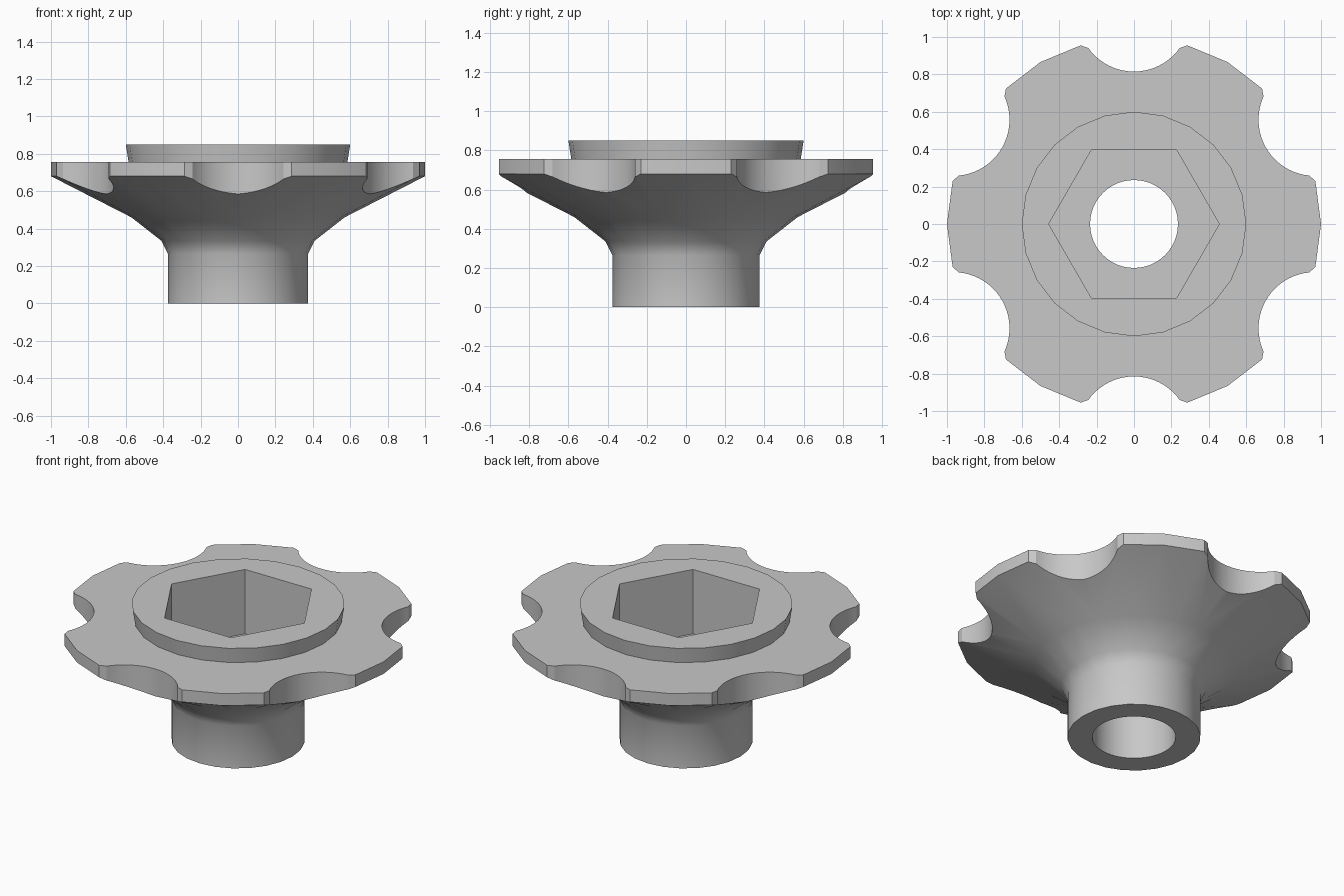
import bpy, bmesh
from math import cos, sin, pi, radians
from mathutils import Matrix, Vector

default = bpy.data.objects.get("Cube")
if default:
    bpy.data.objects.remove(default, do_unlink=True)

grey = bpy.data.materials.new("plain grey")
grey.use_nodes = True
colour = (0.58, 0.58, 0.58, 1)
grey.diffuse_color = colour
grey.node_tree.nodes["Principled BSDF"].inputs["Base Color"].default_value = colour


def make_object(name, bm):
    bmesh.ops.recalc_face_normals(bm, faces=bm.faces)
    mesh = bpy.data.meshes.new(name)
    bm.to_mesh(mesh)
    bm.free()
    mesh.materials.append(grey)
    obj = bpy.data.objects.new(name, mesh)
    bpy.context.collection.objects.link(obj)
    return obj


def lathe(name, profile, sides):
    """Solid of revolution with capped ends."""
    bm = bmesh.new()
    rings = [[bm.verts.new((r * cos(2 * pi * i / sides), r * sin(2 * pi * i / sides), z))
              for i in range(sides)] for r, z in profile]
    for low, high in zip(rings, rings[1:]):
        for i in range(sides):
            j = (i + 1) % sides
            bm.faces.new((low[i], low[j], high[j], high[i]))
    bm.faces.new(rings[0])
    bm.faces.new(rings[-1])
    return make_object(name, bm)


def add_prism(bm, outline, z0, z1, angle=0):
    turn = Matrix.Rotation(angle, 4, 'Z')
    low, high = ([bm.verts.new(turn @ Vector((x, y, z))) for x, y in outline] for z in (z0, z1))
    bm.faces.new(low)
    bm.faces.new(high)
    for i in range(len(low)):
        j = (i + 1) % len(low)
        bm.faces.new((low[i], low[j], high[j], high[i]))


# Hub, flared underside, rim and raised collar
body = lathe("handwheel", [(0.375, 0), (0.375, 0.265), (0.41, 0.335), (0.57, 0.46),
                           (1, 0.68), (1, 0.755), (0.585, 0.755), (0.6, 0.85)], 24)

# Finger scallops with small chamfered corners
arc = [radians(-144.5 + 109 * i / 20) for i in range(21)]
scallop = [(0.3 * cos(a), 1.115 + 0.3 * sin(a)) for a in arc]
scallop += [(0.285, 0.955), (0.285, 1.3), (-0.285, 1.3), (-0.285, 0.955)]
bm = bmesh.new()
for k in range(6):
    add_prism(bm, scallop, 0.3, 1, k * pi / 3)
scallops = make_object("scallop_cutter", bm)

# Hexagonal socket and through bore
bm = bmesh.new()
add_prism(bm, [(0.456 * cos(k * pi / 3), 0.456 * sin(k * pi / 3)) for k in range(6)], 0.45, 1)
socket = make_object("socket_cutter", bm)
bore = lathe("bore_cutter", [(0.235, -0.2), (0.235, 0.6)], 48)

bpy.ops.object.select_all(action='DESELECT')
bpy.context.view_layer.objects.active = body
body.select_set(True)
for cutter in (scallops, socket, bore):
    cutter.hide_render = True
    mod = body.modifiers.new(cutter.name, 'BOOLEAN')
    mod.operation = 'DIFFERENCE'
    mod.solver = 'EXACT'
    mod.object = cutter
    bpy.ops.object.modifier_apply(modifier=mod.name)
    bpy.data.objects.remove(cutter, do_unlink=True)

bpy.ops.object.shade_smooth_by_angle(angle=radians(30))
